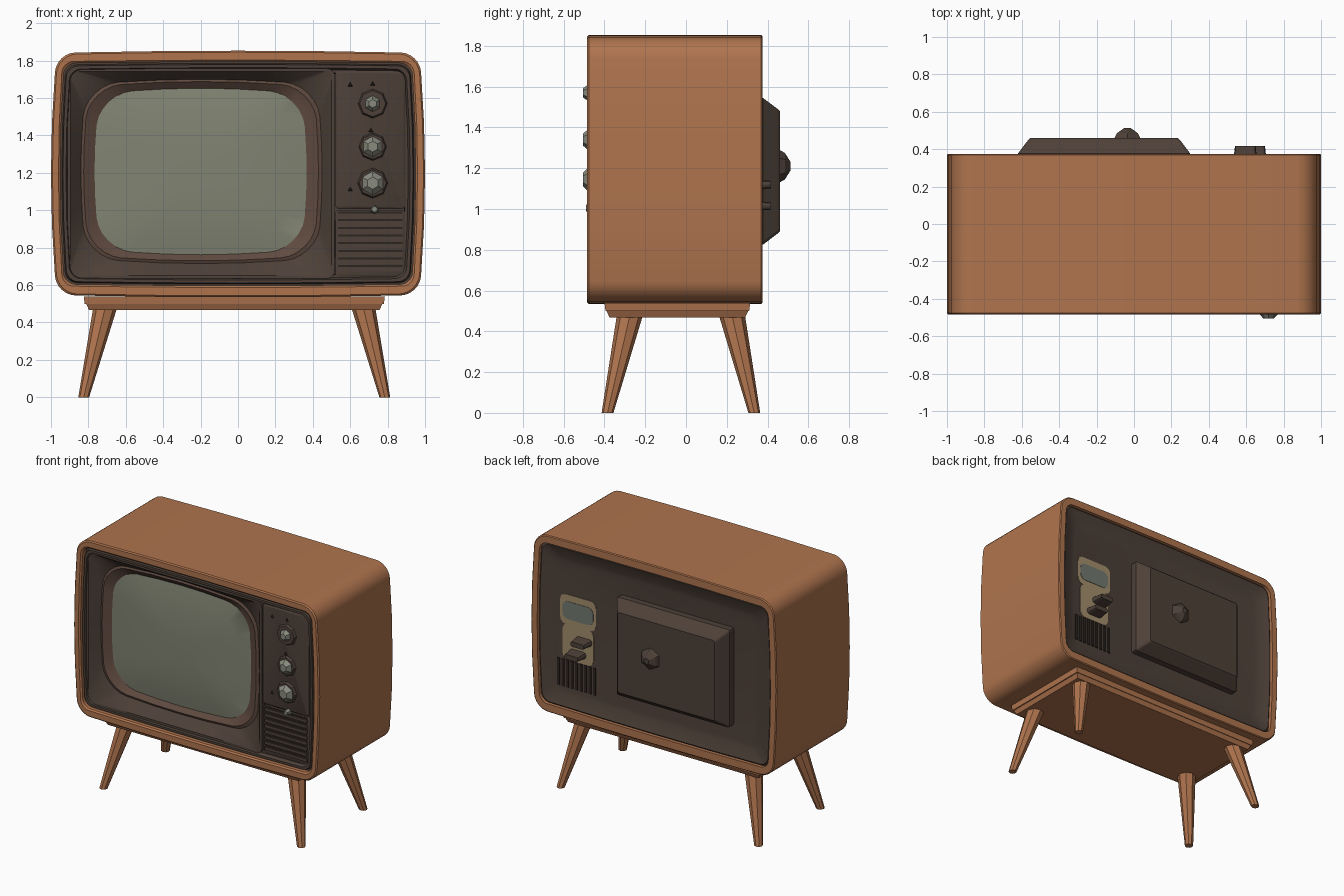
import bpy, bmesh, math
from mathutils import Vector, Matrix

if "Cube" in bpy.data.objects:
    bpy.data.objects.remove(bpy.data.objects["Cube"])


def material(name, rgb):
    m = bpy.data.materials.new(name)
    m.diffuse_color = (*rgb, 1)
    m.use_nodes = True
    m.node_tree.nodes["Principled BSDF"].inputs["Base Color"].default_value = m.diffuse_color
    return m


WOOD = material("warm wood", (0.43, 0.175, 0.076))
DARK = material("dark brown plastic", (0.075, 0.052, 0.040))
BEZEL = material("bezel brown", (0.115, 0.068, 0.050))
SCREEN = material("screen grey green", (0.22, 0.23, 0.17))
KNOB = material("knob grey", (0.25, 0.26, 0.21))
CREAM = material("label cream", (0.36, 0.27, 0.15))
TEAL = material("label grey", (0.17, 0.19, 0.16))
BLACK = material("slot black", (0.025, 0.018, 0.015))


def finish(name, bm, mats, smooth=0):
    me = bpy.data.meshes.new(name)
    bm.to_mesh(me)
    bm.free()
    ob = bpy.data.objects.new(name, me)
    bpy.context.collection.objects.link(ob)
    for m in mats:
        me.materials.append(m)
    if smooth:
        bpy.ops.object.select_all(action='DESELECT')
        ob.select_set(True)
        bpy.context.view_layer.objects.active = ob
        bpy.ops.object.shade_smooth_by_angle(angle=math.radians(smooth))
    return ob


def ring(x0, x1, z0, z1, y, r, bx=0.0, bz=0.0, k=6, m=4):
    """Rounded rectangle facing -y, with sides bowed outwards by bx and bz."""
    cx, cz = (x0 + x1) / 2, (z0 + z1) / 2
    hx, hz = (x1 - x0) / 2 - bx, (z1 - z0) / 2 - bz
    arcs = []
    for q, (sx, sz) in enumerate([(1, 1), (-1, 1), (-1, -1), (1, -1)]):
        arcs.append([(sx * (hx - r) + r * math.cos((q + i / k) * math.pi / 2),
                      sz * (hz - r) + r * math.sin((q + i / k) * math.pi / 2))
                     for i in range(k + 1)])
    pts = []
    for q in range(4):
        pts += arcs[q]
        a, b = arcs[q][-1], arcs[(q + 1) % 4][0]
        pts += [(a[0] + (b[0] - a[0]) * t / m, a[1] + (b[1] - a[1]) * t / m) for t in range(1, m)]
    out = []
    for x, z in pts:
        gx = x + bx * (x / hx) * (1 - (z / hz) ** 2)
        gz = z + bz * (z / hz) * (1 - (x / hx) ** 2)
        out.append(Vector((cx + gx, y, cz + gz)))
    return out


def loft(name, rings, mats, front=False, cap=False, rule=None, smooth=30):
    """Skin consecutive rings; rule gives the material index per band."""
    bm = bmesh.new()
    rows = [[bm.verts.new(p) for p in r] for r in rings]
    n = len(rows[0])
    for i, (a, b) in enumerate(zip(rows, rows[1:])):
        for j in range(n):
            q = [a[j], b[j], b[(j + 1) % n], a[(j + 1) % n]]
            f = bm.faces.new(q[::-1] if front else q)
            f.material_index = rule(i) if rule else 0
    if cap:
        f = bm.faces.new(rows[-1] if front else rows[-1][::-1])
        f.material_index = rule(len(rings)) if rule else 0
    return finish(name, bm, mats, smooth)


def box(name, x0, x1, y0, y1, z0, z1, mat, taper=0.0):
    """Box whose bottom can be drawn in by taper."""
    bm = bmesh.new()
    bmesh.ops.create_cube(bm, size=1)
    for v in bm.verts:
        t = taper if v.co.z < 0 else 0
        v.co = ((x0 + t if v.co.x < 0 else x1 - t),
                (y0 + t if v.co.y < 0 else y1 - t),
                (z0 if v.co.z < 0 else z1))
    return finish(name, bm, [mat])


def turned(name, x, z, y0, y1, r0, r1, sides, mat):
    """Round part along y, radius r0 at y0 and r1 at y1."""
    bm = bmesh.new()
    rot = Matrix.Rotation(-math.pi / 2, 4, 'X')
    if y1 < y0:
        rot = Matrix.Rotation(math.pi / 2, 4, 'X')
    bmesh.ops.create_cone(bm, cap_ends=True, segments=sides, radius1=r0, radius2=r1,
                          depth=abs(y1 - y0),
                          matrix=Matrix.Translation((x, (y0 + y1) / 2, z)) @ rot)
    return finish(name, bm, [mat])


# Wooden cabinet shell with front and back lips
def outer(y, d=0.0):
    return ring(-1 + d, 1 - d, 0.535 + d, 1.853 - d, y, 0.10, 0.03, 0.012)


def inner(y, d=0.0):
    return ring(-0.95 + d, 0.95 - d, 0.597 + d, 1.793 - d, y, 0.06, 0.022, 0.008)


loft("cabinet", [inner(-0.40), inner(-0.475), inner(-0.485, -0.01), outer(-0.485, 0.008),
                 outer(-0.477), outer(0.369), outer(0.375, 0.006), inner(0.375), inner(0.30)], [WOOD])

# Dark stepped frame inside the front lip
loft("front_frame", [inner(-0.44), inner(-0.44, 0.008), inner(-0.472, 0.014), inner(-0.472, 0.03),
                     inner(-0.445, 0.04), inner(-0.445, 0.055), inner(-0.40, 0.06)],
     [DARK], front=True)

# Screen well, bezel and bulging tube in one skin
def tube(s, y):
    cx, cz, hx, hz = -0.20, 1.207, 0.567 * s, 0.445 * s
    return ring(cx - hx, cx + hx, cz - hz, cz + hz, y, 0.17 * s, 0.03 * s, 0.03 * s)


loft("screen_well",
     [ring(-0.912, 0.517, 0.635, 1.757, -0.40, 0.04),
      ring(-0.912, 0.517, 0.635, 1.757, -0.462, 0.04),
      ring(-0.895, 0.500, 0.652, 1.742, -0.462, 0.04),
      ring(-0.840, 0.450, 0.715, 1.700, -0.395, 0.17, 0.03, 0.03),
      ring(-0.825, 0.430, 0.730, 1.688, -0.402, 0.17, 0.03, 0.03),
      tube(1.0, -0.372), tube(0.8, -0.386), tube(0.55, -0.397), tube(0.25, -0.403)],
     [DARK, BEZEL, SCREEN], front=True, cap=True,
     rule=lambda i: 0 if i < 3 else (1 if i < 5 else 2))

# Control panel and speaker panel on the right
def plate(name, x0, x1, z0, z1, y):
    loft(name, [ring(x0, x1, z0, z1, -0.38, 0.02), ring(x0, x1, z0, z1, y + 0.006, 0.02),
                ring(x0 + 0.01, x1 - 0.01, z0 + 0.01, z1 - 0.01, y, 0.015)],
         [DARK], front=True, cap=True)


plate("control_panel", 0.520, 0.895, 1.008, 1.745, -0.458)
plate("speaker_panel", 0.520, 0.895, 0.640, 1.000, -0.448)
for i in range(8):
    z = 0.672 + i * 0.041
    box(f"speaker_slat_{i}", 0.535, 0.88, -0.456, -0.44, z, z + 0.022, DARK)
    box(f"speaker_slot_{i}", 0.535, 0.88, -0.450, -0.44, z + 0.024, z + 0.034, BLACK)

# Control knobs
for i, (z, skirt_r, cap_r) in enumerate([(1.57, 0.082, 0.045), (1.34, 0.078, 0.058), (1.145, 0.085, 0.066)]):
    turned(f"knob_skirt_{i}", 0.72, z, -0.45, -0.476, skirt_r, skirt_r * 0.85, 8, DARK)
    turned(f"knob_cap_{i}", 0.72, z, -0.474, -0.505, cap_r, cap_r * 0.5, 6, KNOB)
turned("small_knob", 0.73, 1.005, -0.44, -0.49, 0.026, 0.016, 6, KNOB)
for i, (x, z) in enumerate([(0.60, 1.67), (0.72, 1.675), (0.71, 1.425), (0.60, 1.11)]):
    turned(f"dial_mark_{i}", x, z, -0.45, -0.468, 0.02, 0.008, 3, BLACK)

# Dished back panel
loft("back_panel", [inner(0.35), inner(0.362, 0.012), inner(0.355, 0.03), inner(0.335, 0.09),
                    inner(0.33, 0.12)], [DARK], cap=True)

# Raised housing on the back with a faceted knob
def housing(d, y):
    return ring(-0.62 + d, 0.30 - d, 0.825 + d, 1.545 - d, y, 0.015, k=2)


loft("back_housing", [housing(0, 0.32), housing(0, 0.377), housing(0.055, 0.45),
                      housing(0.065, 0.46)], [DARK], cap=True, smooth=0)
turned("back_knob_base", -0.035, 1.21, 0.455, 0.485, 0.082, 0.065, 6, DARK)
turned("back_knob_tip", -0.035, 1.21, 0.485, 0.512, 0.065, 0.022, 6, DARK)

# Connection plate, sockets and vent slots
for name, x0, x1, z0, z1, y, mat in [("upper_plate", 0.50, 0.79, 1.21, 1.43, 0.335, CREAM),
                                     ("lower_plate", 0.52, 0.77, 0.95, 1.215, 0.335, CREAM),
                                     ("grey_window", 0.52, 0.77, 1.25, 1.38, 0.338, TEAL)]:
    loft(name, [ring(x0, x1, z0, z1, 0.329, 0.045), ring(x0, x1, z0, z1, y, 0.045)],
         [mat], cap=True)
for i, (z, x0) in enumerate([(1.12, 0.53), (1.015, 0.58)]):
    loft(f"socket_{i}", [ring(x0, x0 + 0.13, z - 0.025, z + 0.025, 0.33, 0.02, k=2),
                         ring(x0 + 0.01, x0 + 0.12, z - 0.018, z + 0.018, 0.418, 0.015, k=2)],
         [DARK], cap=True, smooth=0)
for i in range(9):
    x = 0.50 + i * 0.037
    box(f"vent_slot_{i}", x, x + 0.02, 0.325, 0.337, 0.745, 0.945, BLACK)

# Stand plate under the cabinet
box("stand_upper", -0.825, 0.785, -0.40, 0.315, 0.50, 0.54, WOOD, 0.005)
box("stand_lower", -0.812, 0.772, -0.39, 0.305, 0.468, 0.50, WOOD, 0.015)

# Four splayed tapered legs
for sx, side in ((-1, "left"), (1, "right")):
    for sy, end in ((-1, "front"), (1, "back")):
        bm = bmesh.new()
        bmesh.ops.create_cone(bm, cap_ends=True, segments=8, radius1=0.029, radius2=0.064,
                              depth=0.48, matrix=Matrix.Translation((0, 0, 0.24)))
        for v in bm.verts:
            t = v.co.z / 0.48
            v.co.x += -0.02 + sx * (0.805 - 0.115 * t)
            v.co.y += -0.025 + sy * (0.36 - 0.11 * t)
        finish(f"{end}_{side}_leg", bm, [WOOD])
